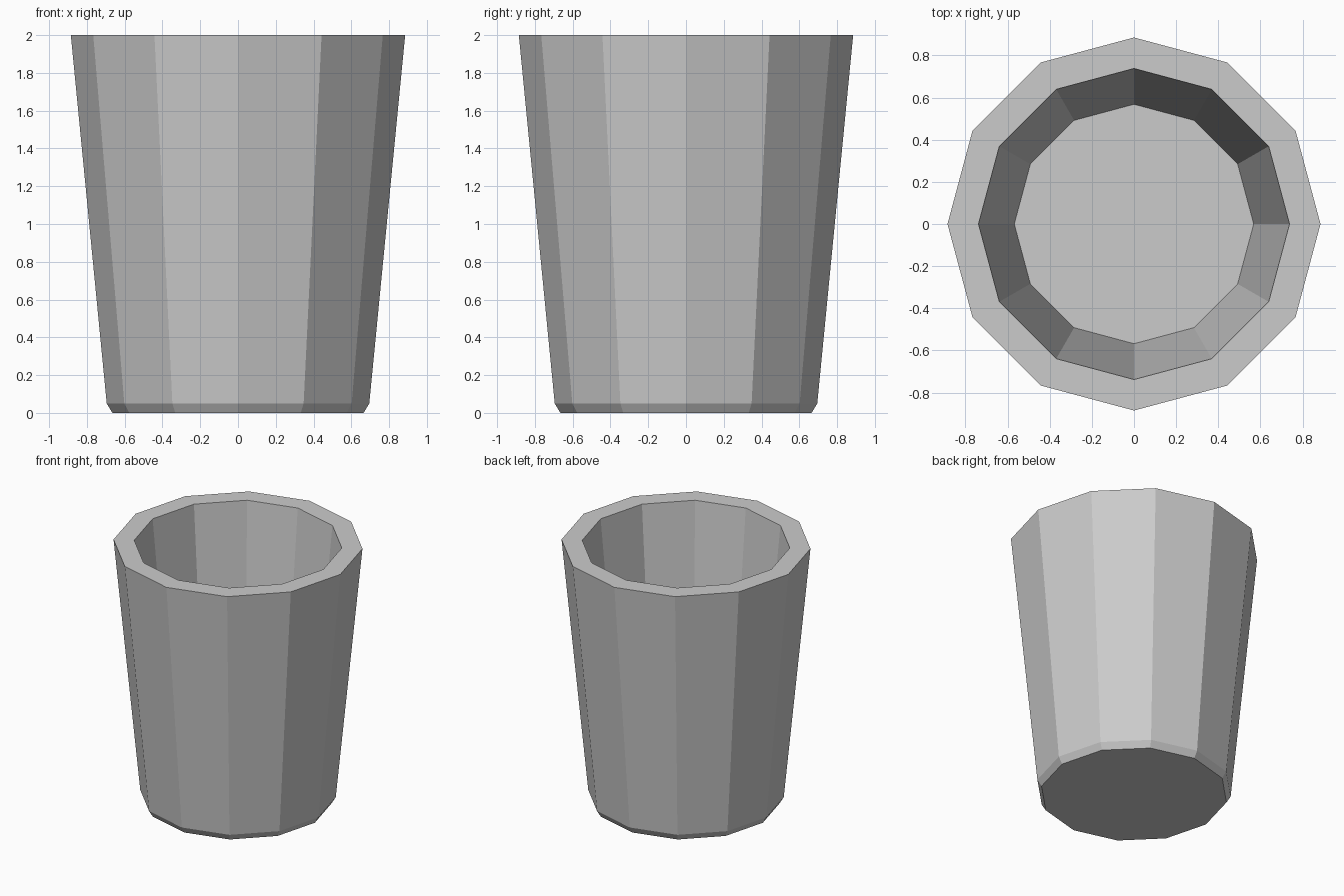
import bpy, bmesh
from math import cos, sin, pi

if "Cube" in bpy.data.objects:
    bpy.data.objects.remove(bpy.data.objects["Cube"])

SIDES = 12
# (radius, height): bottom edge, chamfer, outer rim, inner rim, inner floor
PROFILE = [(0.665, 0.0), (0.695, 0.05), (0.885, 2.0), (0.738, 2.0), (0.568, 0.22)]

# Tapered cup revolved from the profile
bm = bmesh.new()
rings = [[bm.verts.new((r * cos(2 * pi * i / SIDES), r * sin(2 * pi * i / SIDES), z))
          for i in range(SIDES)] for r, z in PROFILE]
for a, b in zip(rings, rings[1:]):
    for i in range(SIDES):
        j = (i + 1) % SIDES
        bm.faces.new((a[i], a[j], b[j], b[i]))

# Underside and inner floor
bm.faces.new(rings[0][::-1])
bm.faces.new(rings[-1])
bmesh.ops.recalc_face_normals(bm, faces=bm.faces)

mesh = bpy.data.meshes.new("cup")
bm.to_mesh(mesh)
bm.free()
bpy.context.collection.objects.link(bpy.data.objects.new("cup", mesh))
